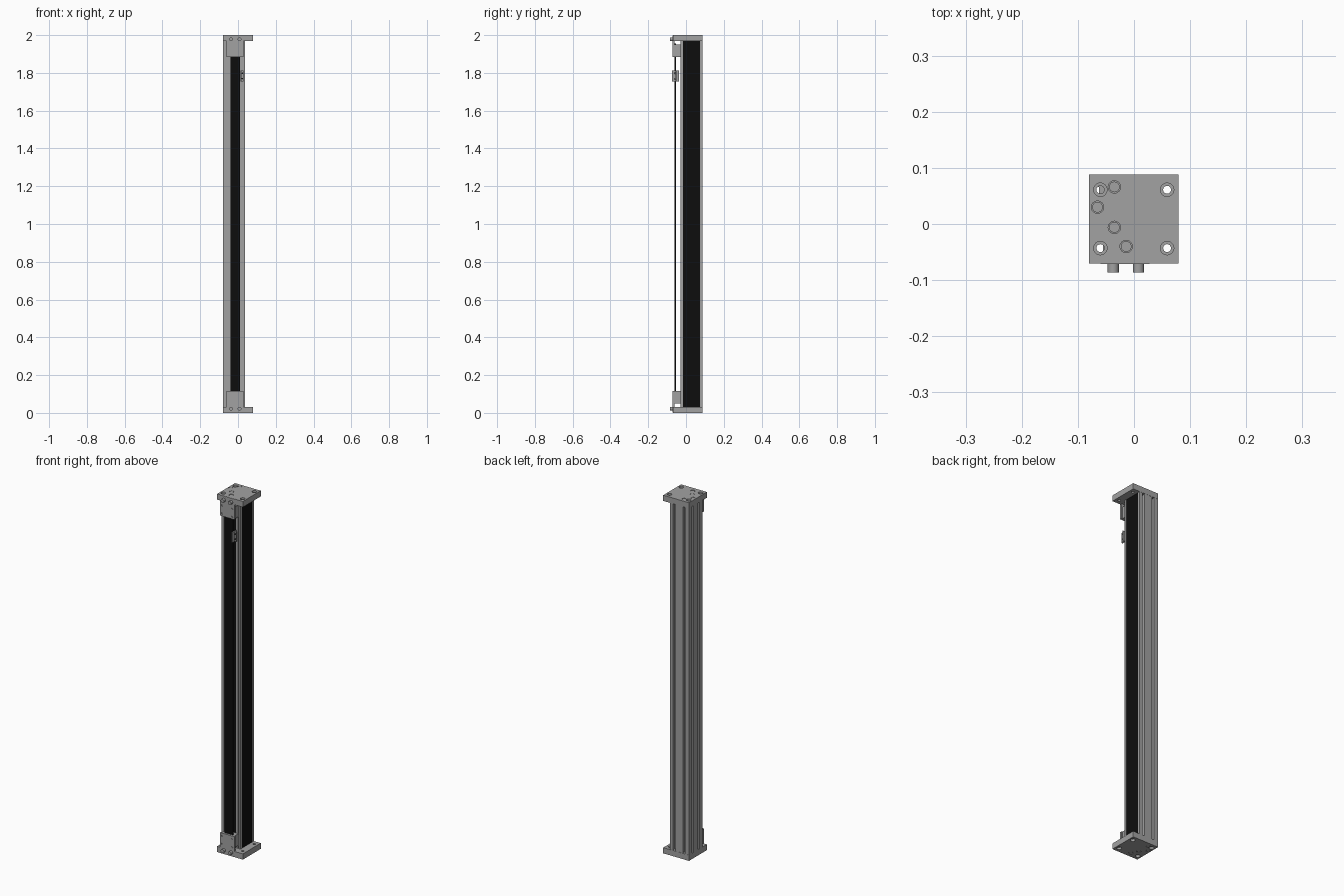
import bpy, bmesh
from math import pi
from mathutils import Vector, Matrix

cube = bpy.data.objects.get("Cube")
if cube:
    bpy.data.objects.remove(cube, do_unlink=True)


def material(name, value):
    m = bpy.data.materials.new(name)
    m.use_nodes = True
    color = (value, value, value, 1)
    m.diffuse_color = color
    m.node_tree.nodes["Principled BSDF"].inputs["Base Color"].default_value = color
    return m


GRAY = material("aluminium gray", 0.36)
BLACK = material("belt black", 0.004)


def finish(name, bm, mat):
    bmesh.ops.recalc_face_normals(bm, faces=bm.faces)
    mesh = bpy.data.meshes.new(name)
    bm.to_mesh(mesh)
    bm.free()
    mesh.materials.append(mat)
    obj = bpy.data.objects.new(name, mesh)
    bpy.context.collection.objects.link(obj)
    return obj


def add_box(bm, x, y, z):
    size = Matrix.Diagonal((x[1] - x[0], y[1] - y[0], z[1] - z[0], 1))
    mid = Matrix.Translation((sum(x) / 2, sum(y) / 2, sum(z) / 2))
    bmesh.ops.create_cube(bm, size=1, matrix=mid @ size)


def box(name, x, y, z, mat=GRAY):
    bm = bmesh.new()
    add_box(bm, x, y, sorted(z))
    return finish(name, bm, mat)


def add_rod(bm, center, radius, length, axis="Z"):
    turn = Matrix.Rotation(pi / 2, 4, "X") if axis == "Y" else Matrix()
    bmesh.ops.create_cone(bm, cap_ends=True, segments=24, radius1=radius, radius2=radius,
                          depth=length, matrix=Matrix.Translation(center) @ turn)


def cut(obj, rods):
    # each rod: center, radius, length, axis
    for rod in rods:
        bm = bmesh.new()
        add_rod(bm, *rod)
        cutter = finish("cutter", bm, GRAY)
        cutter.hide_render = True
        mod = obj.modifiers.new("hole", "BOOLEAN")
        mod.operation, mod.solver, mod.object = "DIFFERENCE", "EXACT", cutter
        bpy.context.view_layer.objects.active = obj
        bpy.ops.object.modifier_apply(modifier=mod.name)
        bpy.data.objects.remove(cutter, do_unlink=True)


def smooth(obj):
    bpy.ops.object.select_all(action="DESELECT")
    obj.select_set(True)
    bpy.context.view_layer.objects.active = obj
    bpy.ops.object.shade_smooth_by_angle()


# extruded rail with slots in the back and the right side
def slot(center, along, inward, half=0.007, lip=0.006, inner=0.010, depth=0.018):
    c, d, n = Vector(center), Vector(along), Vector(inward)
    side = [(half, 0), (half, lip), (inner, lip), (inner, depth)]
    return ([c - d * a + n * b for a, b in side] +
            [c + d * a + n * b for a, b in reversed(side)])


def groove(center, along, inward, half, depth):
    c, d, n = Vector(center), Vector(along), Vector(inward)
    return [c - d * half, c - d * half + n * depth, c + d * half + n * depth, c + d * half]


X0, X1, Y0, Y1 = -0.08, 0.037, -0.03, 0.087
profile = [Vector((X0, Y0))]
profile += groove((-0.063, Y0), (1, 0), (0, 1), 0.003, 0.006)
profile += groove((-0.015, Y0), (1, 0), (0, 1), 0.025, 0.008)
profile += groove((0.025, Y0), (1, 0), (0, 1), 0.003, 0.006)
profile += [Vector((X1, Y0))]
profile += groove((X1, 0.029), (0, 1), (-1, 0), 0.045, 0.008)
profile += [Vector((X1, Y1))]
for x in (0.012, -0.048):
    profile += slot((x, Y1), (-1, 0), (0, -1))
profile += [Vector((X0, Y1))]
for y in (0.056, 0.002):
    profile += slot((X0, y), (0, -1), (1, 0))

bm = bmesh.new()
base = bm.faces.new([bm.verts.new((p.x, p.y, 0.03)) for p in profile])
top = bmesh.ops.extrude_face_region(bm, geom=[base])["geom"]
bmesh.ops.translate(bm, vec=(0, 0, 1.94), verts=[v for v in top if isinstance(v, bmesh.types.BMVert)])
finish("rail_body", bm, GRAY)

# black covers and the free belt in front
box("side_cover", (0.027, 0.036), (-0.016, 0.074), (0.03, 1.97), BLACK)
box("front_cover", (-0.04, 0.01), (-0.029, -0.021), (0.03, 1.97), BLACK)
box("front_belt", (-0.04, 0.01), (-0.060, -0.053), (0.05, 1.955), BLACK)

# matching ends: plate, clamp block, ports and screws
CORNERS = [(x, y) for x in (-0.06, 0.059) for y in (-0.043, 0.061)]
RECESSES = [(-0.035, 0.066), (-0.065, 0.03), (-0.035, -0.006), (-0.014, -0.04)]
for end, outer, s in (("bottom", 0, 1), ("top", 2, -1)):
    def z(h):
        return outer + s * h

    plate = box(end + "_end_plate", (-0.08, 0.079), (-0.07, 0.088), (z(0), z(0.032)))
    holes = [((x, y, z(0.016)), 0.007, 0.06) for x, y in CORNERS]
    holes += [((x, y, z(0)), 0.012, 0.024) for x, y in CORNERS]
    holes += [((x, y, z(0)), 0.011, 0.012) for x, y in RECESSES]
    cut(plate, holes)
    smooth(plate)

    bm = bmesh.new()
    for x, y in RECESSES:
        add_rod(bm, (x, y, z(0.006)), 0.0095, 0.010)
    smooth(finish(end + "_plugs", bm, GRAY))

    face = box(end + "_clamp_face", (-0.06, 0.028), (-0.0715, -0.06), (z(0.001), z(0.115)))
    cut(face, [((x, -0.0715, z(h)), 0.005, 0.008, "Y")
               for x in (-0.048, 0.016) for h in (0.055, 0.1)])
    smooth(face)
    box(end + "_clamp_block", (-0.055, 0.024), (-0.0605, -0.029), (z(0.05), z(0.115)))

    bm = bmesh.new()
    for x in (-0.037, 0.008):
        add_rod(bm, (x, -0.077, z(0.022)), 0.01, 0.018, "Y")
    smooth(finish(end + "_ports", bm, GRAY))

# small sensor bracket beside the belt
bm = bmesh.new()
add_box(bm, (0.012, 0.018), (-0.074, -0.038), (1.755, 1.812))
add_box(bm, (0.018, 0.028), (-0.056, -0.050), (1.755, 1.812))
finish("sensor_bracket", bm, GRAY)
bm = bmesh.new()
for h in (1.77, 1.798):
    add_rod(bm, (0.023, -0.057, h), 0.004, 0.006, "Y")
smooth(finish("bracket_screws", bm, BLACK))
